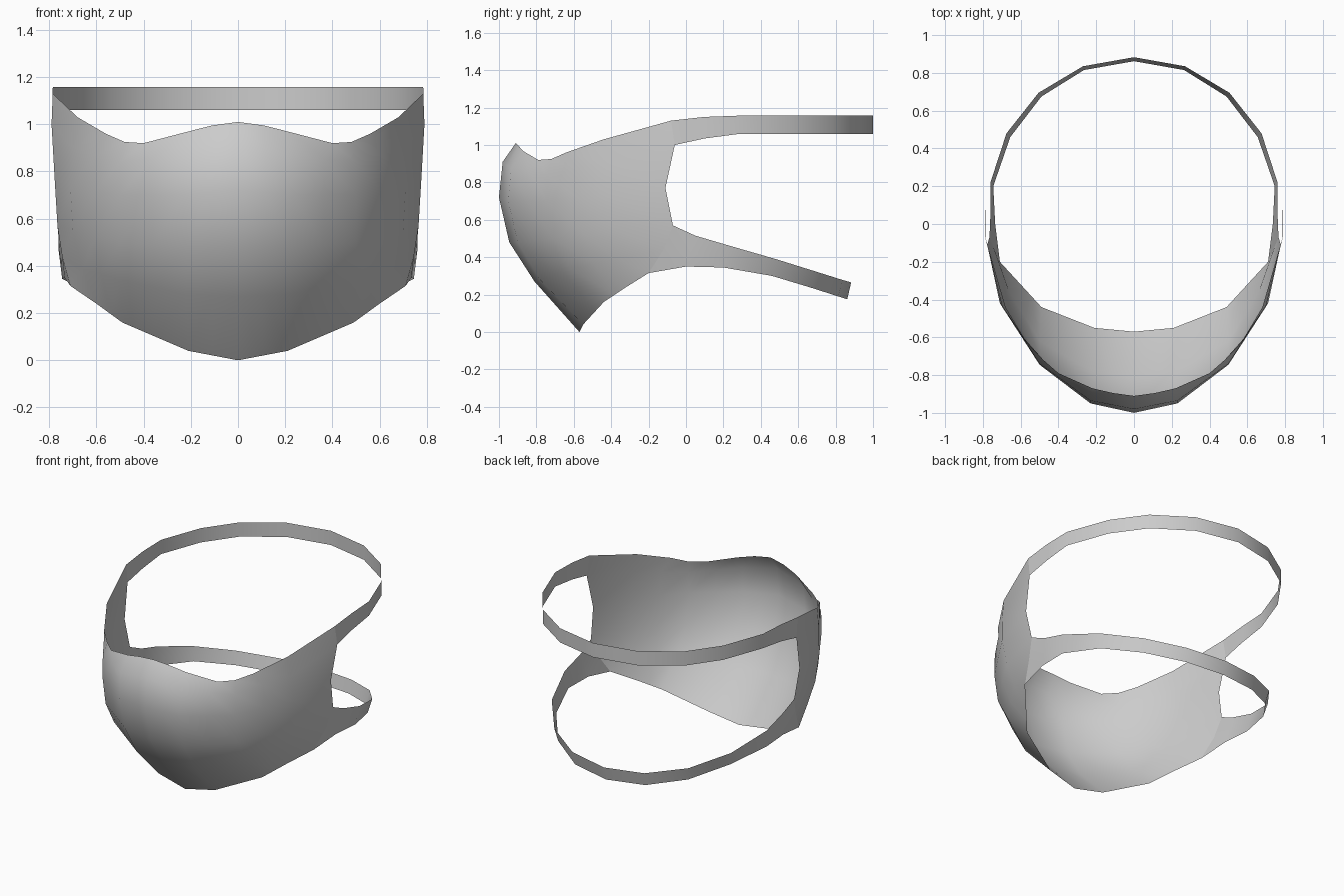
import bpy
from mathutils import Vector

if "Cube" in bpy.data.objects:
    bpy.data.objects.remove(bpy.data.objects["Cube"])


def sheet(name, columns):
    """Skin a grid of columns (top to bottom), mirrored across x = 0."""
    rows = len(columns[0])
    verts = [p for col in columns for p in col]
    faces = []
    for i in range(len(columns) - 1):
        for j in range(rows - 1):
            a, d = i * rows + j, (i + 1) * rows + j
            faces.append((a, a + 1, d + 1, d))
    mesh = bpy.data.meshes.new(name)
    mesh.from_pydata(verts, [], faces)
    mesh.polygons.foreach_set("use_smooth", [True] * len(faces))
    obj = bpy.data.objects.new(name, mesh)
    bpy.context.collection.objects.link(obj)
    mirror = obj.modifiers.new("mirror", 'MIRROR')
    mirror.use_axis = (True, False, False)
    mirror.merge_threshold = 0.002
    return obj


# Mask shell: key columns from the centre line round to the rear edge
keys = [
    [(0, -.91, 1.01), (0, -.98, .91), (0, -1, .72), (0, -.945, .48), (0, -.81, .27), (0, -.57, 0)],
    [(.22, -.87, .967), (.23, -.935, .87), (.23, -.95, .70), (.22, -.90, .48), (.22, -.78, .28), (.21, -.55, .04)],
    [(.48, -.72, .925), (.50, -.74, .84), (.50, -.745, .70), (.50, -.71, .50), (.50, -.62, .34), (.49, -.44, .16)],
    [(.68, -.44, 1.03), (.70, -.43, .90), (.71, -.42, .73), (.70, -.39, .55), (.66, -.36, .39), (.60, -.32, .24)],
    [(.785, -.08, 1.13), (.79, -.06, 1.0), (.777, -.11, .77), (.765, -.07, .57), (.745, -.12, .44), (.71, -.20, .315)],
]
# Extra columns between the keys follow the wavy top edge
top_between = [(.11, -.895, .995), (.40, -.79, .92), (.56, -.64, .96)]
columns = []
for i, key in enumerate(keys):
    columns.append(key)
    if i < len(top_between):
        mid = [(Vector(a) + Vector(b)) / 2 for a, b in zip(key, keys[i + 1])]
        mid[0] = top_between[i]
        columns.append(mid)
sheet("mask_shell", columns)

# Upper strap: upright band round the back of the head
edge = keys[-1]
upper = [(.787, .10, 1.15, 1.035), (.783, .29, 1.157, 1.06), (.68, .57, 1.157, 1.06),
         (.53, .78, 1.157, 1.06), (.29, .94, 1.157, 1.06), (0, 1.0, 1.157, 1.06)]
sheet("upper_strap", [edge[:2]] + [[(x, y, zt), (x, y, zb)] for x, y, zt, zb in upper])

# Lower strap: sloping band round the neck
lower = [
    [(.760, .05, .515), (.735, 0, .35)],
    [(.760, .22, .465), (.745, .20, .345)],
    [(.675, .48, .39), (.655, .46, .30)],
    [(.505, .695, .323), (.490, .675, .235)],
    [(.270, .835, .279), (.265, .815, .19)],
    [(0, .883, .265), (0, .862, .175)],
]
lower = [[t, (Vector(t) + Vector(b)) / 2, b] for t, b in lower]
sheet("lower_strap", [edge[3:]] + lower)
